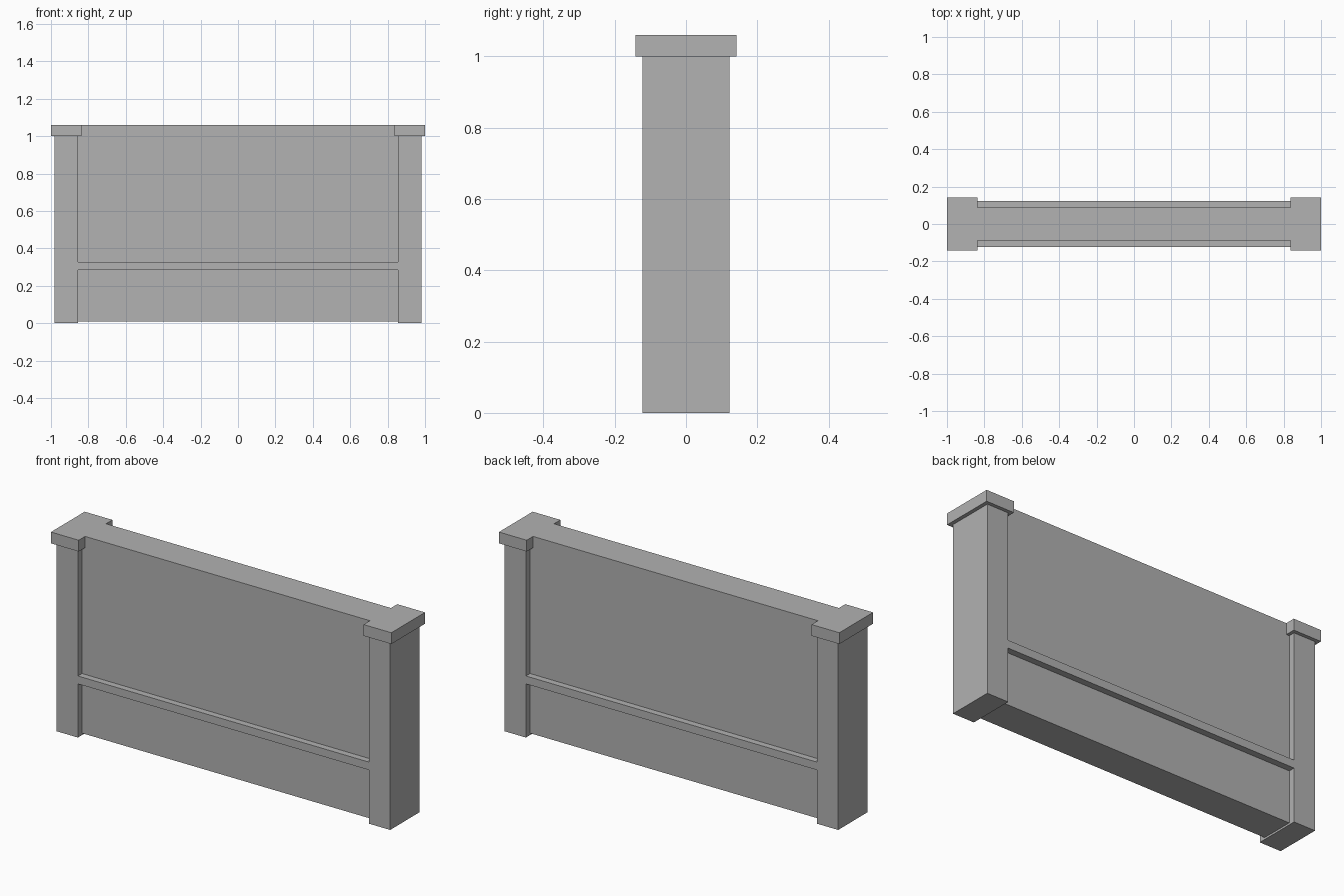
import bpy

if "Cube" in bpy.data.objects:
    bpy.data.objects.remove(bpy.data.objects["Cube"])

grey = bpy.data.materials.new("light_grey")
grey.diffuse_color = (0.445, 0.445, 0.445, 1.0)
grey.use_nodes = True
grey.node_tree.nodes["Principled BSDF"].inputs["Base Color"].default_value = grey.diffuse_color


def box(name, x, y, z):
    """Box from (min, max) ranges on each axis."""
    bpy.ops.mesh.primitive_cube_add(size=1)
    ob = bpy.context.object
    ob.name = name
    for v in ob.data.vertices:
        for i, (lo, hi) in enumerate((x, y, z)):
            v.co[i] = hi if v.co[i] > 0 else lo
    ob.data.materials.append(grey)
    return ob


# wall panel between the posts, flush with the cap tops
box("wall_panel", (-0.855, 0.855), (-0.088, 0.088), (0.01, 1.06))

# horizontal rail standing proud on both faces, flush with the posts
box("rail", (-0.855, 0.855), (-0.1225, 0.1225), (0.285, 0.327))

# end posts with overhanging caps
for side, s in (("left", -1), ("right", 1)):
    box(side + "_post", sorted((s * 0.855, s * 0.98)), (-0.1225, 0.1225), (0.0, 1.0))
    box(side + "_cap", sorted((s * 0.837, s * 1.0)), (-0.1415, 0.1415), (1.0, 1.06))
